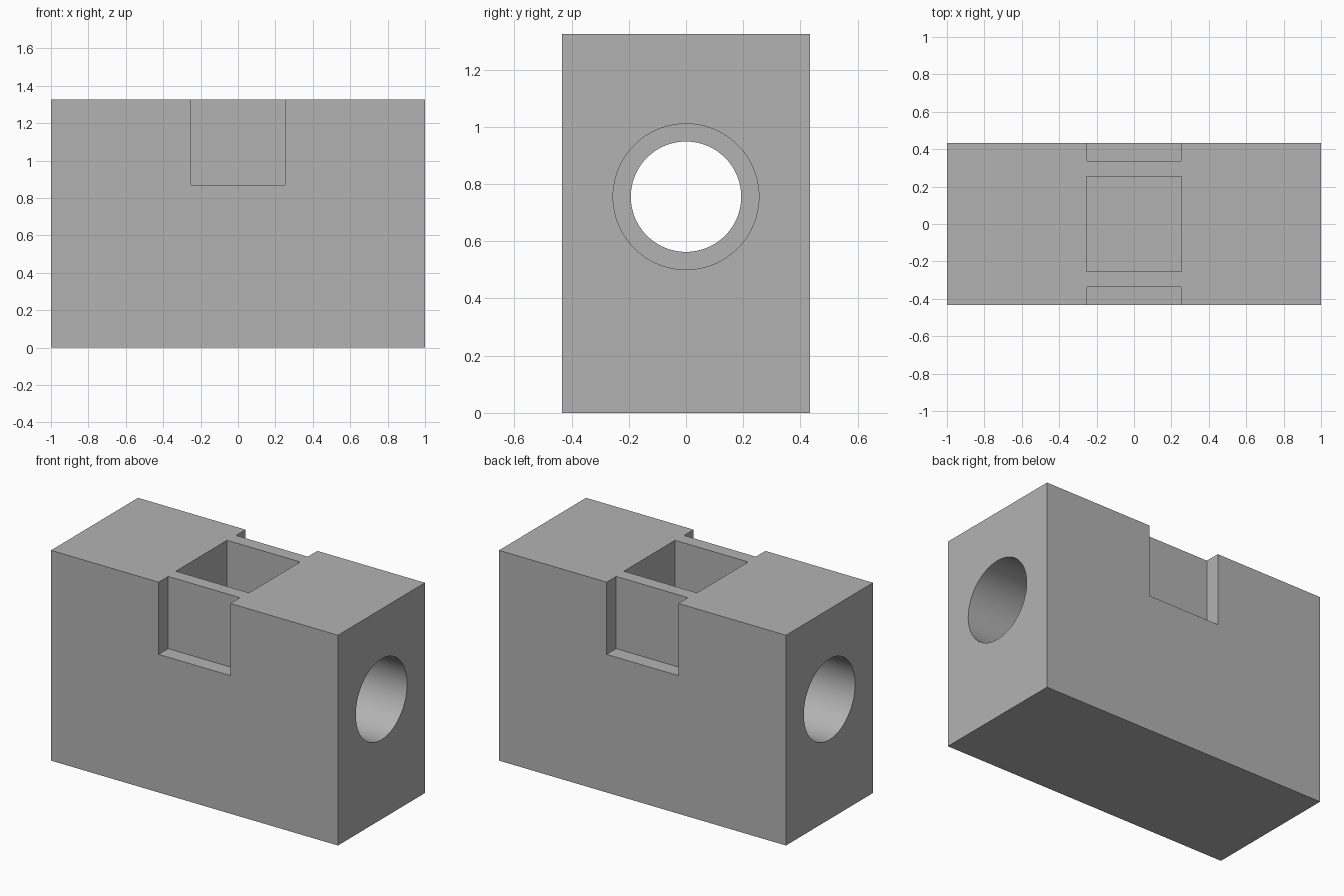
import bpy
import math

old = bpy.data.objects.get("Cube")
if old:
    bpy.data.objects.remove(old, do_unlink=True)

LENGTH, DEPTH, HEIGHT = 2.0, 0.866, 1.325
BORE_Z = 0.756


def material(name, colour):
    mat = bpy.data.materials.new(name)
    mat.use_nodes = True
    mat.diffuse_color = colour
    mat.node_tree.nodes["Principled BSDF"].inputs["Base Color"].default_value = colour
    return mat


def box(name, low, high):
    centre = [(a + b) / 2 for a, b in zip(low, high)]
    bpy.ops.mesh.primitive_cube_add(size=1, location=centre)
    obj = bpy.context.object
    obj.name = name
    obj.scale = [b - a for a, b in zip(low, high)]
    bpy.ops.object.transform_apply(location=True, rotation=False, scale=True)
    return obj


def bore(name, radius, x_low, x_high):
    bpy.ops.mesh.primitive_cylinder_add(
        vertices=96, radius=radius, depth=x_high - x_low,
        location=((x_low + x_high) / 2, 0, BORE_Z), rotation=(0, math.pi / 2, 0))
    obj = bpy.context.object
    obj.name = name
    bpy.ops.object.transform_apply(location=True, rotation=True, scale=True)
    return obj


# Solid block
block = box("block", (-LENGTH / 2, -DEPTH / 2, 0), (LENGTH / 2, DEPTH / 2, HEIGHT))
block.data.materials.append(material("plain grey", (0.45, 0.45, 0.45, 1)))

# Square pocket in the top and the narrow bore through the ends
cutters = [
    box("pocket_cutter", (-0.255, -0.255, 0.5), (0.255, 0.255, HEIGHT + 0.1)),
    bore("narrow_bore_cutter", 0.193, -1.1, 1.1),
]

# Wide bore at each end and a notch on the front and back
for side, label in ((-1, "a"), (1, "b")):
    x = sorted((side * 0.5, side * 1.1))
    cutters.append(bore("wide_bore_cutter_" + label, 0.255, *x))
    y = sorted((side * 0.338, side * 0.6))
    cutters.append(box("notch_cutter_" + label, (-0.25, y[0], 0.87), (0.25, y[1], HEIGHT + 0.1)))

# Cut everything out of the block
bpy.ops.object.select_all(action="DESELECT")
block.select_set(True)
bpy.context.view_layer.objects.active = block
for cutter in cutters:
    cutter.hide_render = True
    mod = block.modifiers.new(cutter.name, "BOOLEAN")
    mod.operation = "DIFFERENCE"
    mod.solver = "EXACT"
    mod.object = cutter
    bpy.ops.object.modifier_apply(modifier=mod.name)
for cutter in cutters:
    bpy.data.objects.remove(cutter, do_unlink=True)

bpy.ops.object.shade_smooth_by_angle(angle=math.radians(30))
